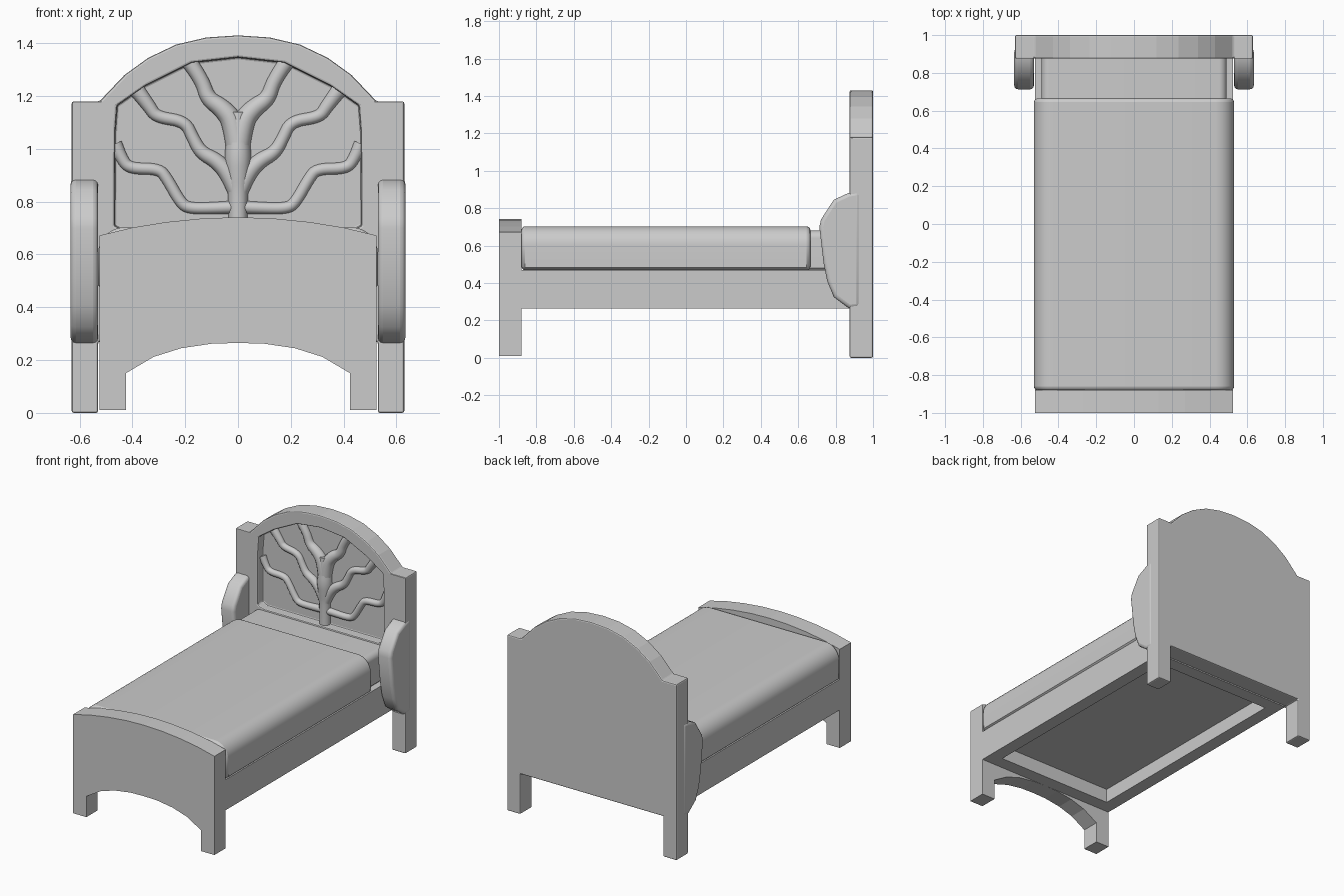
import bpy, bmesh, math
from mathutils import Vector

if "Cube" in bpy.data.objects:
    bpy.data.objects.remove(bpy.data.objects["Cube"])


def mirror(half):
    """Close a right-hand outline by mirroring it across x = 0."""
    return half + [(-x, z) for x, z in reversed(half) if abs(x) > 1e-6]


def prism(name, outline, lo, hi, axis='Y', bevel=0.0, segs=2, smooth=None):
    """Extrude a 2D outline: (x,z) along y, or (y,z) along x."""
    place = (lambda p, d: (p[0], d, p[1])) if axis == 'Y' else (lambda p, d: (d, p[0], p[1]))
    bm = bmesh.new()
    face = bm.faces.new([bm.verts.new(place(p, lo)) for p in outline])
    ext = bmesh.ops.extrude_face_region(bm, geom=[face])
    move = Vector((0, hi - lo, 0)) if axis == 'Y' else Vector((hi - lo, 0, 0))
    bmesh.ops.translate(bm, vec=move, verts=[v for v in ext['geom'] if isinstance(v, bmesh.types.BMVert)])
    bmesh.ops.recalc_face_normals(bm, faces=bm.faces)
    me = bpy.data.meshes.new(name)
    bm.to_mesh(me)
    bm.free()
    ob = bpy.data.objects.new(name, me)
    bpy.context.collection.objects.link(ob)
    if smooth:
        shade(ob, smooth)
    if bevel:
        add_bevel(ob, bevel, segs)
    return ob


def add_bevel(ob, width, segs):
    m = ob.modifiers.new('bevel', 'BEVEL')
    m.width, m.segments = width, segs
    m.limit_method, m.angle_limit = 'ANGLE', math.radians(45)


def shade(ob, angle):
    bpy.ops.object.select_all(action='DESELECT')
    ob.select_set(True)
    bpy.context.view_layer.objects.active = ob
    bpy.ops.object.shade_smooth_by_angle(angle=math.radians(angle))


def box(name, x0, x1, y0, y1, z0, z1):
    return prism(name, [(x0, z0), (x1, z0), (x1, z1), (x0, z1)], y0, y1)


def soft_profile(w, z0, z1, r, n=8):
    """Half-width w slab section with rounded top corners."""
    arc = [(w - r + r * math.cos(a), z1 - r + r * math.sin(a))
           for a in (math.pi / 2 * i / n for i in range(n + 1))]
    return mirror([(w - 0.015, z0), (w, z0 + 0.015)] + arc)


# headboard: arched slab with legs and a recessed front panel
headboard = prism('headboard', mirror([
    (0.53, 0.27), (0.53, 0), (0.63, 0), (0.63, 1.18), (0.525, 1.18), (0.43, 1.28),
    (0.34, 1.345), (0.235, 1.395), (0.12, 1.422), (0, 1.43)]), 0.875, 1.0)
cutter = prism('recess_cutter', mirror([
    (0.43, 0.69), (0.468, 0.71), (0.466, 1.06), (0.458, 1.165), (0.35, 1.24),
    (0.175, 1.327), (0, 1.347)]), 0.8, 0.93)
cutter.hide_render = True
cutter.hide_set(True)
cut = headboard.modifiers.new('recess', 'BOOLEAN')
cut.operation, cut.object, cut.solver = 'DIFFERENCE', cutter, 'EXACT'
add_bevel(headboard, 0.008, 2)

# side wings on the headboard posts
wing = [(0.93, 0.27), (0.87, 0.265), (0.79, 0.325), (0.755, 0.41), (0.735, 0.51), (0.713, 0.70),
        (0.722, 0.74), (0.79, 0.845), (0.87, 0.882), (0.93, 0.89)]
for side, x0 in (('right', 0.53), ('left', -0.634)):
    prism(side + '_wing', wing, x0, x0 + 0.104, 'X', 0.02, 3, 50)

# tree relief: (x, z, radius) along each limb
trunk = [(0, 0.69, .036), (0, 0.82, .036), (0, 0.90, .045), (0, 0.97, .052), (0, 1.05, .042),
         (0, 1.14, .036)]
limbs = [
    [(0, .78, .025), (.10, .775, .022), (.19, .775, .022), (.22, .80, .022), (.27, .89, .022),
     (.30, .925, .022), (.41, .925, .022), (.44, .96, .022), (.465, 1.02, .026)],
    [(0, .83, .035), (.03, .90, .034), (.08, .955, .03), (.14, .985, .026), (.17, 1.04, .023),
     (.20, 1.105, .023), (.31, 1.12, .023), (.335, 1.16, .025), (.385, 1.225, .03)],
    [(0, 1.0, .045), (.015, 1.10, .042), (.06, 1.155, .036), (.115, 1.19, .03),
     (.135, 1.26, .027), (.185, 1.33, .03)],
]
paths = [trunk] + limbs + [[(-x, z, r) for x, z, r in limb] for limb in limbs]
curve = bpy.data.curves.new('tree_relief', 'CURVE')
curve.dimensions = '3D'
curve.bevel_depth, curve.bevel_resolution, curve.use_fill_caps = 1.0, 4, True
for path in paths:
    s = curve.splines.new('NURBS')
    s.points.add(len(path) - 1)
    for p, (x, z, r) in zip(s.points, path):
        p.co, p.radius = (x, 0.925, z, 1), r
    s.order_u, s.use_endpoint_u, s.resolution_u = 3, True, 5
tree = bpy.data.objects.new('tree_relief', curve)
bpy.context.collection.objects.link(tree)
bpy.ops.object.select_all(action='DESELECT')
tree.select_set(True)
bpy.context.view_layer.objects.active = tree
bpy.ops.object.convert(target='MESH')
shade(bpy.context.object, 50)

# footboard with arched top and arched cut-out between its legs
prism('footboard', mirror([
    (0, 0.265), (0.1, 0.262), (0.215, 0.245), (0.32, 0.212), (0.425, 0.15), (0.425, 0.01),
    (0.525, 0.01), (0.525, 0.672), (0.40, 0.702), (0.27, 0.723), (0.13, 0.737), (0, 0.741)]),
    -1.0, -0.88)

# bed base: rails around a raised deck
for side, x0 in (('right', 0.435), ('left', -0.525)):
    box(side + '_rail', x0, x0 + 0.09, -0.88, 0.876, 0.265, 0.47)
box('foot_rail', -0.435, 0.435, -0.88, -0.79, 0.265, 0.47)
box('head_rail', -0.435, 0.435, 0.785, 0.876, 0.265, 0.47)
box('deck', -0.435, 0.435, -0.79, 0.785, 0.36, 0.469)

# mattress and blanket
prism('mattress', soft_profile(0.49, 0.465, 0.68, 0.04), -0.85, 0.876, smooth=40)
prism('blanket', soft_profile(0.53, 0.468, 0.703, 0.10), -0.88, 0.665, bevel=0.02, segs=3, smooth=40)
